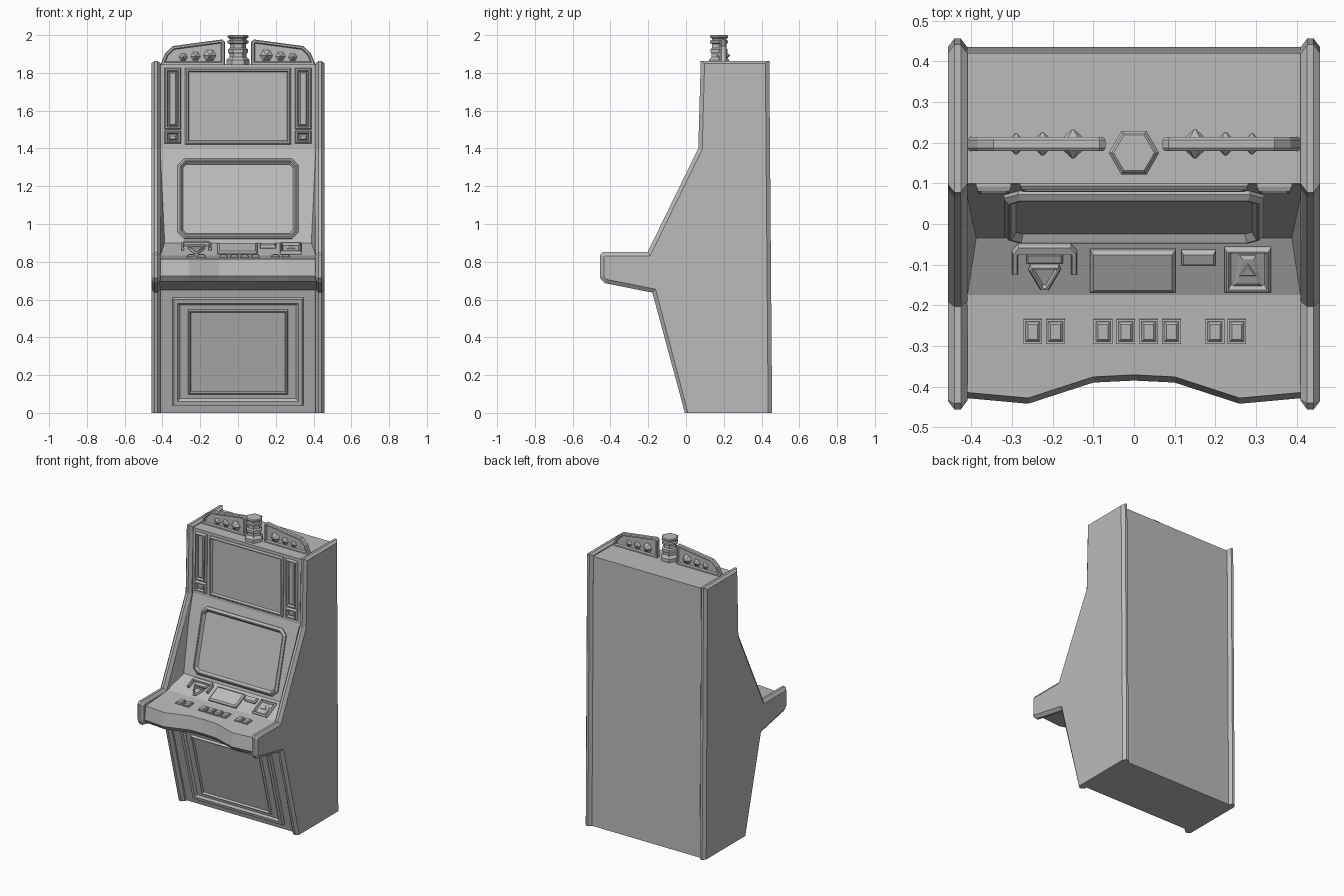
import bpy, bmesh
from math import pi, sin, cos
from mathutils import Vector

cube = bpy.data.objects.get("Cube")
if cube:
    bpy.data.objects.remove(cube, do_unlink=True)

grey = bpy.data.materials.new("cabinet grey")
grey.use_nodes = True
tint = (0.5, 0.5, 0.5, 1)
grey.diffuse_color = tint
grey.node_tree.nodes["Principled BSDF"].inputs["Base Color"].default_value = tint


def finish(name, bm):
    bmesh.ops.recalc_face_normals(bm, faces=bm.faces)
    mesh = bpy.data.meshes.new(name)
    bm.to_mesh(mesh)
    bm.free()
    mesh.materials.append(grey)
    obj = bpy.data.objects.new(name, mesh)
    bpy.context.collection.objects.link(obj)
    return obj


def inset(outline, d):
    """Move every edge of a polygon inwards by d."""
    pts = [Vector(p) for p in outline]
    n = len(pts)
    area = sum(pts[i - 1].x * pts[i].y - pts[i].x * pts[i - 1].y for i in range(n))
    side = 1 if area > 0 else -1
    result = []
    for i, p in enumerate(pts):
        a = (p - pts[i - 1]).normalized()
        b = (pts[(i + 1) % n] - p).normalized()
        na, nb = Vector((-a.y, a.x)), Vector((-b.y, b.x))
        result.append(p + (na + nb) * side * d / (1 + na.dot(nb)))
    return result


def loft(name, rings):
    """Skin a row of matching closed rings and cap both ends."""
    bm = bmesh.new()
    loops = [[bm.verts.new(p) for p in ring] for ring in rings]
    n = len(loops[0])
    for low, high in zip(loops, loops[1:]):
        for i in range(n):
            j = (i + 1) % n
            bm.faces.new((low[i], low[j], high[j], high[i]))
    bm.faces.new(loops[0])
    bm.faces.new(loops[-1])
    return finish(name, bm)


def stack(name, outline, steps, place, both=False):
    """Raise an outline through (inset, height) steps, optionally on both sides."""
    if both:
        steps = [(d, -h) for d, h in reversed(steps)] + list(steps)
    return loft(name, [[place(p[0], p[1], h) for p in inset(outline, d)] for d, h in steps])


def surface(p0, p1, axis):
    """Sloped plane across x through two (y, z) points, read by y or z."""
    a, b = Vector((0, *p0)), Vector((0, *p1))
    normal = Vector((1, 0, 0)).cross(b - a).normalized()

    def place(x, s, h):
        t = (s - a[axis]) / (b[axis] - a[axis])
        return a.lerp(b, t) + Vector((x, 0, 0)) + normal * h
    return place


def rect(x0, x1, s0, s1, c=0):
    if not c:
        return [(x0, s0), (x1, s0), (x1, s1), (x0, s1)]
    return [(x0 + c, s0), (x1 - c, s0), (x1, s0 + c), (x1, s1 - c),
            (x1 - c, s1), (x0 + c, s1), (x0, s1 - c), (x0, s0 + c)]


def hexagon(r, x=0, s=0):
    return [(x + r * cos(i * pi / 3), s + r * sin(i * pi / 3)) for i in range(6)]


def frame(edge, height, width, floor=0.003):
    """Steps for a bevelled rim round a sunken field."""
    return [(0, -0.01), (0, height * 0.4), (edge, height),
            (edge + width, height), (2 * edge + width, floor)]


def block(edge, height):
    return [(0, -0.01), (0, height * 0.5), (edge, height)]


# Cabinet core
DOOR_LOW, DOOR_HIGH = (0.025, 0), (-0.15, 0.65)
DECK_FRONT, DECK_BACK = (-0.175, 0.833), (-0.035, 0.9)
BROW = (0.095, 1.4)
CROWN = (0.1, 1.845)
core = [DOOR_LOW, (0.435, 0), (0.42, 1.845), CROWN, BROW, DECK_BACK, DECK_FRONT, DOOR_HIGH]
loft("cabinet_body", [[(x, y, z) for y, z in core] for x in (-0.415, 0.415)])

# Side panels with chamfered rims, and the slanted cheeks beside the main screen
panel = [(-0.006, -0.022), (0.456, -0.022), (0.441, 1.872), (0.078, 1.872), (0.065, 1.4),
         (-0.203, 0.852), (-0.44, 0.852), (-0.456, 0.835), (-0.456, 0.715), (-0.43, 0.687),
         (-0.178, 0.637)]
for s, side in ((1, "left"), (-1, "right")):
    stack(side + "_side_panel", panel, [(0, 0.008), (0.021, 0.024)],
          lambda y, z, h, s=s: (s * (0.434 + h), y, min(max(z, 0), 1.863)), both=True)
    bm = bmesh.new()
    for x, y, z in ((0.412, 0.08, 1.4), (0.412, -0.19, 0.835),
                    (0.388, -0.035, 0.9), (0.412, -0.02, 0.9)):
        bm.verts.new((s * x, y, z))
    bmesh.ops.convex_hull(bm, input=bm.verts)
    finish(side + "_cheek", bm)

# Control deck with a wavy front lip
SHELF_FRONT = (-0.42, 0.815)
wave = [(0, -0.385), (0.1, -0.39), (0.26, -0.442), (0.415, -0.428)]
stations = [(-x, f) for x, f in reversed(wave[1:])] + wave
loft("control_deck", [[(x, -0.14, 0.84), (x, *DECK_FRONT), (x, f + 0.014, 0.815),
                       (x, f, 0.725), (x, f + 0.025, 0.695), (x, -0.14, 0.648)]
                      for x, f in stations])

# Lower door
door = surface(DOOR_LOW, DOOR_HIGH, 2)
stack("door_frame", rect(-0.35, 0.35, 0.035, 0.615),
      [(0, -0.01), (0.01, 0.018), (0.03, 0.018), (0.042, 0.006)], door)
stack("door_panel", rect(-0.265, 0.265, 0.1, 0.55), frame(0.006, 0.02, 0.004, 0.008), door)

# Main screen
stack("main_screen", rect(-0.32, 0.32, 0.92, 1.345, 0.035),
      frame(0.012, 0.022, 0.006), surface(DECK_BACK, BROW, 2))

# Upper screen with lamp strips either side
fascia = surface(BROW, CROWN, 2)
stack("upper_screen", rect(-0.28, 0.28, 1.42, 1.825), frame(0.007, 0.016, 0.007), fascia)
for s, side in ((1, "left"), (-1, "right")):
    for part, low, high in (("lamp_strip", 1.5, 1.825), ("lamp_square", 1.425, 1.493)):
        a, b = sorted((s * 0.302, s * 0.388))
        stack(f"{side}_{part}", rect(a, b, low, high), frame(0.005, 0.02, 0.007), fascia)
        stack(f"{side}_{part}_lens", rect(a + 0.022, b - 0.022, low + 0.02, high - 0.02),
              block(0.006, 0.014), fascia)

# Fittings on the sloped part of the deck
slope = surface(DECK_FRONT, DECK_BACK, 1)
bracket = [(-0.3, -0.12), (-0.285, -0.12), (-0.285, -0.07), (-0.155, -0.07), (-0.155, -0.12),
           (-0.14, -0.12), (-0.14, -0.065), (-0.155, -0.048), (-0.285, -0.048), (-0.3, -0.065)]
stack("slot_bracket", bracket, block(0.003, 0.02), slope)
stack("slot_mouth", rect(-0.265, -0.175, -0.095, -0.07), block(0.004, 0.012), slope)
arrow = [(-0.23, -0.16), (-0.21, -0.16), (-0.18, -0.11), (-0.185, -0.098),
         (-0.255, -0.098), (-0.26, -0.11)]
stack("arrow_plate", arrow, frame(0.004, 0.014, 0.004), slope)
stack("centre_plaque", rect(-0.108, 0.102, -0.165, -0.06), block(0.009, 0.018), slope)
stack("small_plate", rect(0.117, 0.2, -0.098, -0.063), block(0.005, 0.018), slope)
stack("tray_frame", rect(0.222, 0.337, -0.165, -0.055), frame(0.006, 0.018, 0.004), slope)
stack("tray_ramp", [(0.245, -0.15), (0.315, -0.15), (0.3, -0.075), (0.26, -0.075)],
      block(0.008, 0.01), slope)
stack("tray_pointer", [(0.255, -0.125), (0.305, -0.125), (0.28, -0.09)],
      block(0.004, 0.014), slope)

# Push buttons on the flat part of the deck
shelf = surface(SHELF_FRONT, DECK_FRONT, 1)
for i, x in enumerate((-0.249, -0.193, -0.076, -0.02, 0.036, 0.092, 0.199, 0.253)):
    stack(f"button_{i + 1}_bezel", rect(x - 0.023, x + 0.023, -0.295, -0.234),
          [(0, -0.01), (0, 0.004)], shelf)
    stack(f"button_{i + 1}", rect(x - 0.018, x + 0.018, -0.289, -0.24),
          block(0.006, 0.014), shelf)

# Crest wings with faceted gems
wing = [(0.07, 1.84), (0.412, 1.84), (0.385, 1.905), (0.345, 1.942), (0.085, 1.977), (0.07, 1.965)]
for s, side in ((1, "left"), (-1, "right")):
    place = lambda x, z, h, s=s: (s * x, 0.197 - h, z)
    stack(side + "_crest_wing", wing,
          [(0, 0.01), (0.005, 0.017), (0.014, 0.017), (0.019, 0.007)], place, both=True)
    for i, (x, z, r) in enumerate(((0.15, 1.892, 0.035), (0.225, 1.888, 0.027), (0.29, 1.884, 0.024))):
        stack(f"{side}_gem_{i + 1}", hexagon(r, x, z),
              [(0, 0.006), (r * 0.8, 0.006 + r * 0.85)], place, both=True)

# Beacon on the roof
profile = [(0.062, 1.835), (0.062, 1.868), (0.046, 1.885), (0.046, 1.9), (0.053, 1.91),
           (0.053, 1.925), (0.042, 1.932), (0.042, 1.952), (0.055, 1.958), (0.055, 1.97),
           (0.044, 1.974), (0.044, 1.982), (0.056, 1.987), (0.056, 1.995), (0.05, 2.0)]
stack("roof_beacon", hexagon(0.065), [((0.065 - r) * cos(pi / 6), z) for r, z in profile],
      lambda x, y, h: (x, 0.175 + y, h))
